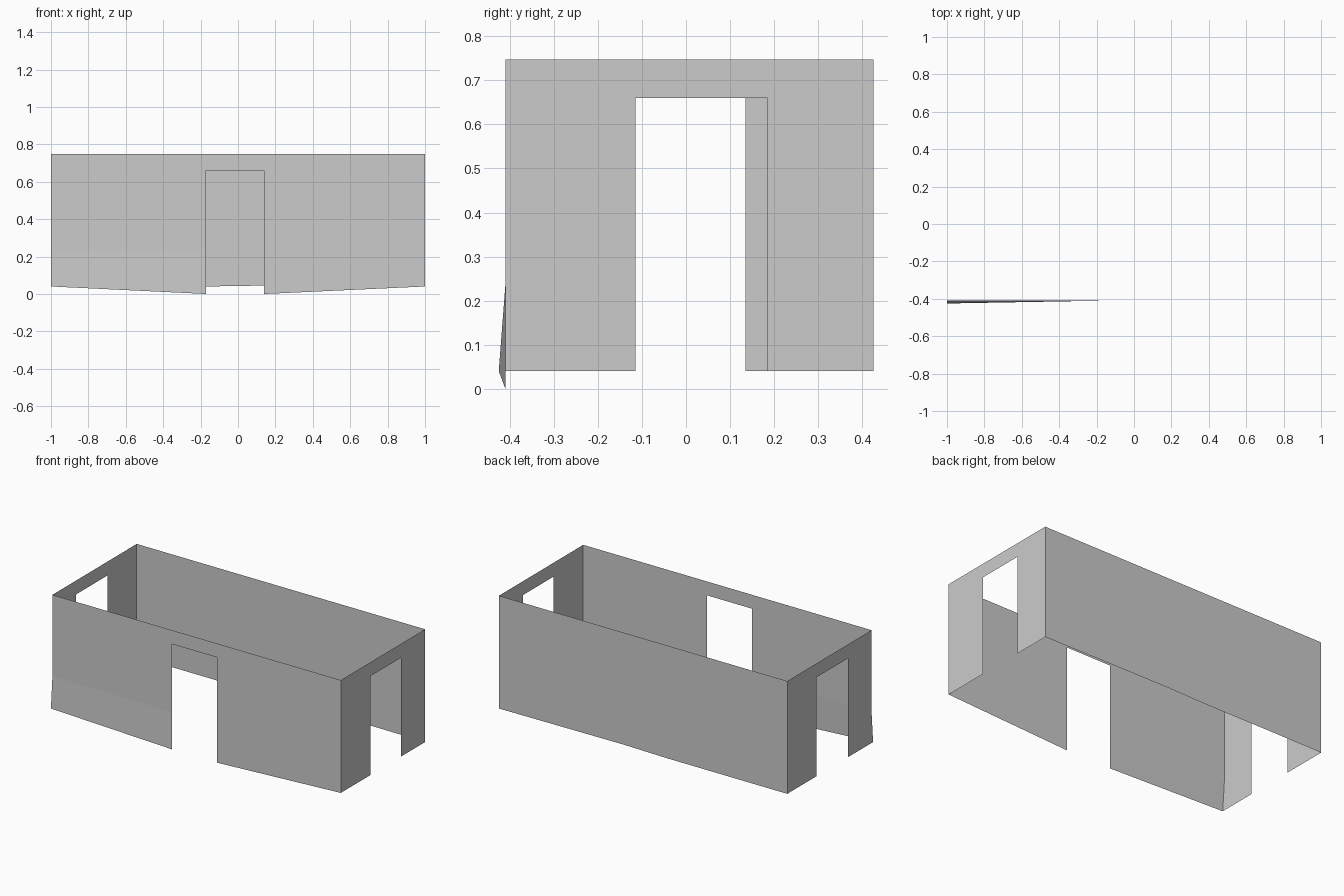
import bpy

if "Cube" in bpy.data.objects:
    bpy.data.objects.remove(bpy.data.objects["Cube"])

TOP, BASE, DOOR = 0.747, 0.04, 0.66
FRONT, BACK = -0.41, 0.425
CREASE = 0.235          # height where the front left corner starts to flare


def sheet(name, faces):
    """Thin wall from lists of corner points, sharing equal corners."""
    verts = []
    for face in faces:
        for p in face:
            if p not in verts:
                verts.append(p)
    mesh = bpy.data.meshes.new(name)
    mesh.from_pydata(verts, [], [[verts.index(p) for p in f] for f in faces])
    mesh.update()
    obj = bpy.data.objects.new(name, mesh)
    bpy.context.collection.objects.link(obj)
    return obj


def end_wall(name, x, d0, d1, front_edge):
    """End wall with a doorway from d0 to d1; front_edge runs top to bottom."""
    near = [(x, y, z) for y, z in front_edge] + [
        (x, d0, BASE), (x, d0, DOOR), (x, d0, TOP)]
    lintel = [(x, d0, DOOR), (x, d1, DOOR), (x, d1, TOP), (x, d0, TOP)]
    far = [(x, d1, BASE), (x, BACK, BASE), (x, BACK, TOP),
           (x, d1, TOP), (x, d1, DOOR)]
    faces = [near, lintel, far]
    if x < 0:
        faces = [f[::-1] for f in faces]
    return sheet(name, faces)


def f(x, z, y=FRONT):
    return (x, y, z)


# Front wall: doorway, bottom edge dipping to the ground, flared left corner
L, R = -0.17, 0.14
sheet("front_wall", [
    [f(-1, CREASE), f(L, CREASE), f(L, DOOR), f(L, TOP), f(-1, TOP)],
    [f(-1, BASE, -0.425), f(L, 0), f(L, CREASE), f(-1, CREASE)],
    [f(L, DOOR), f(R, DOOR), f(R, TOP), f(L, TOP)],
    [f(R, 0), f(1, BASE), f(1, TOP), f(R, TOP), f(R, DOOR)],
])

# Back wall: solid, with a barely raised bottom edge
sheet("back_wall", [[
    f(1, BASE, BACK), f(R, 0.045, BACK), f(L, BASE, BACK),
    f(-1, BASE, BACK), f(-1, TOP, BACK), f(1, TOP, BACK)]])

# End walls with doorways
end_wall("right_wall", 1, -0.115, 0.185, [(FRONT, TOP), (FRONT, BASE)])
end_wall("left_wall", -1, -0.175, 0.135,
         [(FRONT, TOP), (FRONT, CREASE), (-0.425, BASE)])
